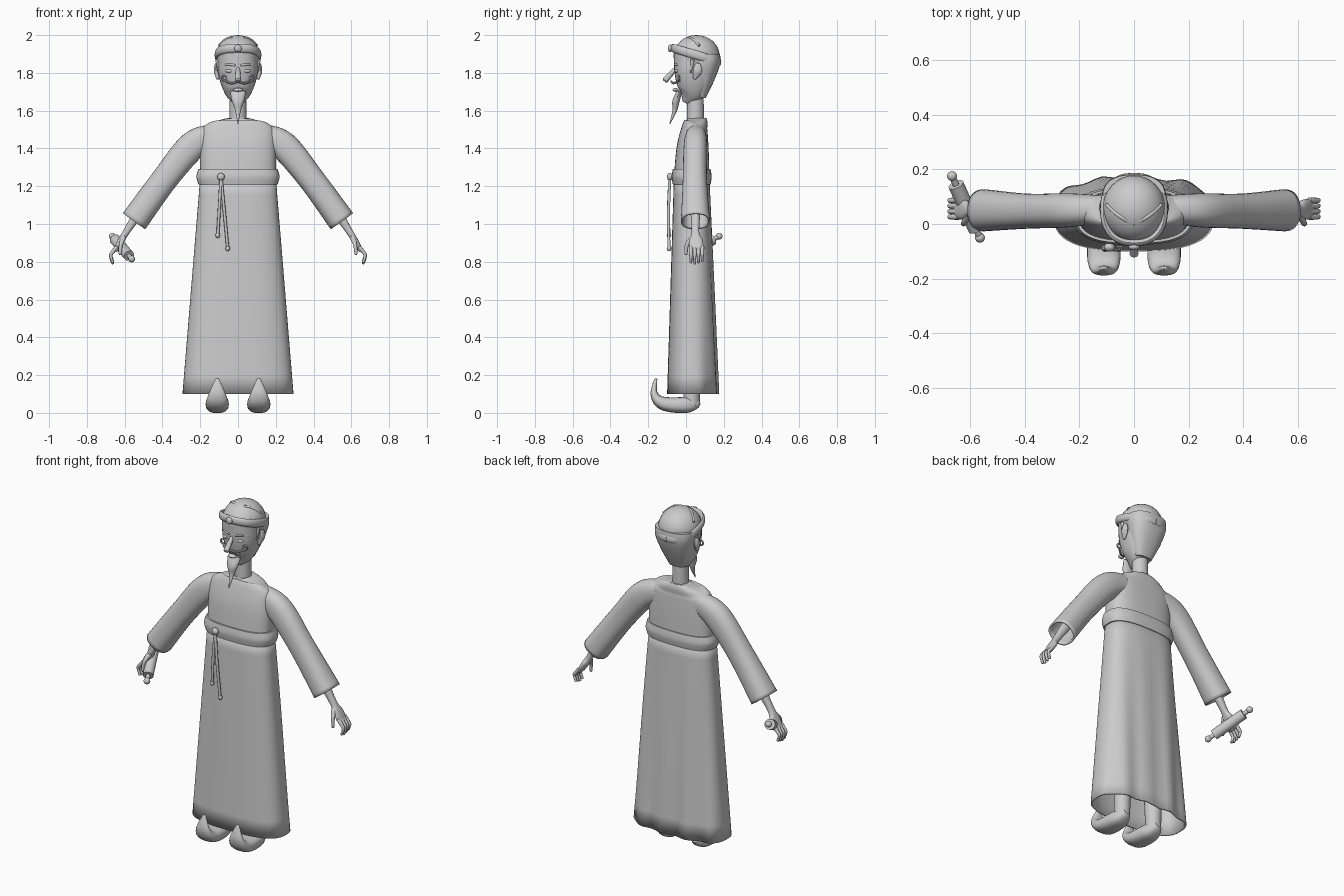
import bpy, bmesh, math
from mathutils import Vector

cube = bpy.data.objects.get("Cube")
if cube:
    bpy.data.objects.remove(cube)

grey = bpy.data.materials.new("plain grey")
grey.use_nodes = True
grey.diffuse_color = (.6, .6, .6, 1)
grey.node_tree.nodes["Principled BSDF"].inputs["Base Color"].default_value = grey.diffuse_color

X, Y, Z = Vector((1, 0, 0)), Vector((0, 1, 0)), Vector((0, 0, 1))


def finish(name, bm):
    mesh = bpy.data.meshes.new(name)
    bm.to_mesh(mesh)
    bm.free()
    mesh.materials.append(grey)
    ob = bpy.data.objects.new(name, mesh)
    bpy.context.collection.objects.link(ob)
    bpy.ops.object.select_all(action='DESELECT')
    ob.select_set(True)
    bpy.context.view_layer.objects.active = ob
    bpy.ops.object.shade_smooth_by_angle(angle=math.radians(40))
    return ob


def blend(keys, t):
    """Smooth curve through evenly spaced keys, for numbers or vectors."""
    last = len(keys) - 1
    i = min(int(t * last), last - 1)
    f = t * last - i
    a, b, c, d = (keys[max(0, min(k, last))] for k in range(i - 1, i + 3))
    return b + ((c - a) * f + (a * 2 - b * 5 + c * 4 - d) * f * f + (b * 3 - a - c * 3 + d) * f ** 3) / 2


def signed_power(value, power):
    return math.copysign(abs(value) ** power, value)


def tube(name, points, widths, depths=None, side=X, square=2, sides=24, ends="round"):
    """Sweep a rounded section along a smooth path; widths lie along the side direction."""
    depths = depths or widths
    path = [Vector(p) for p in points]
    count = 8 * (len(path) - 1)
    stations = []
    for k in range(count + 1):
        t = k / count
        ahead = blend(path, min(t + .01, 1)) - blend(path, max(t - .01, 0))
        stations.append((blend(path, t), ahead.normalized(), blend(widths, t), blend(depths, t)))
    if ends == "round":
        (p, d, w, h), (q, e, v, g) = stations[0], stations[-1]
        stations.insert(0, (p - d * h * .4, d, w * .6, h * .6))
        stations.append((q + e * g * .4, e, v * .6, g * .6))
    bm = bmesh.new()
    rings = []
    for centre, along, w, h in stations:
        u = (side - along * side.dot(along)).normalized()
        v = along.cross(u)
        angles = [math.tau * j / sides for j in range(sides)]
        rings.append([bm.verts.new(centre + u * w * signed_power(math.cos(a), 2 / square)
                                   + v * h * signed_power(math.sin(a), 2 / square)) for a in angles])
    for low, high in zip(rings, rings[1:]):
        for j in range(sides):
            k = (j + 1) % sides
            bm.faces.new((low[j], low[k], high[k], high[j]))
    if ends != "open":
        bm.faces.new(rings[0][::-1])
        bm.faces.new(rings[-1])
    return finish(name, bm)


def thicken(ob):
    wall = ob.modifiers.new("cloth", 'SOLIDIFY')
    wall.thickness = .01
    wall.offset = -1


def ball(name, centre, size):
    bm = bmesh.new()
    bmesh.ops.create_uvsphere(bm, u_segments=32, v_segments=16, radius=1)
    bmesh.ops.scale(bm, vec=size, verts=bm.verts)
    bmesh.ops.translate(bm, vec=centre, verts=bm.verts)
    return finish(name, bm)


# Long skirt of the robe, open underneath, with soft folds at the back
waist_width, waist_depth = .2, .094
skirt = tube("robe_skirt", [(0, .035, .1), (0, .03, 1.25)], [.294, waist_width], [.135, waist_depth],
             square=2.7, sides=64, ends="open")
for vert in skirt.data.vertices:
    if vert.co.y > .04:
        vert.co.y += .007 * math.sin(vert.co.x * 42) * (1.25 - vert.co.z)
thicken(skirt)

# Upper robe, closing in over the shoulders to the neck
tube("robe_top", [(0, .03, 1.25), (0, .035, 1.4), (0, .045, 1.5), (0, .055, 1.54), (0, .055, 1.56)],
     [waist_width, .2, .19, .13, .05], [waist_depth, .085, .07, .06, .05],
     square=2.7, sides=64, ends="flat")

# Waist sash with knot and two hanging cords
tube("sash", [(0, .03, 1.21), (0, .03, 1.25), (0, .03, 1.29)], [.21, .22, .21], [.1, .106, .1],
     square=2.7, sides=64, ends="flat")
knot = Vector((-.09, -.085, 1.25))
ball("sash_knot", knot, (.02, .016, .02))
for label, end in (("short", Vector((-.107, -.09, .94))), ("long", Vector((-.054, -.09, .87)))):
    middle = (knot + end) / 2 - Y * .005
    tube(label + "_cord", [knot, middle, end], [.008, .008], sides=10)
    ball(label + "_cord_end", end, (.012, .012, .014))

# Neck, face and hair
tube("neck", [(0, .05, 1.5), (0, .05, 1.7)], [.046, .043])
tube("head", [(0, .005, 1.65), (0, .03, 1.7), (0, .045, 1.79), (0, .05, 1.9)],
     [.03, .073, .103, .108], [.03, .075, .106, .115], square=2.3, sides=32)
tube("hair", [(0, .08, 1.67), (0, .09, 1.76), (0, .1, 1.85), (0, .1, 1.9)],
     [.05, .088, .114, .114], [.025, .057, .08, .08], square=2.4, sides=32, ends="flat")

# Domed cap with a tilted band and a jewel
ball("cap", (0, .056, 1.89), (.115, .122, .11))
band = []
for step in range(25):
    turn = math.tau * step / 24
    across, back = signed_power(math.sin(turn), .85), signed_power(math.cos(turn), .85)
    band.append((.112 * across, .053 + .122 * back, 1.895 - .036 * back))
tube("cap_band", band, [.023, .023], [.012, .012], side=Z, sides=12, ends="flat")
ball("cap_jewel", (0, -.084, 1.93), (.02, .012, .02))

# Nose, mouth and pointed beard
tube("nose", [(0, -.05, 1.83), (0, -.075, 1.8), (0, -.11, 1.76)], [.008, .013, .016], sides=16)
ball("lower_lip", (0, -.055, 1.71), (.026, .016, .01))
tube("beard", [(0, -.035, 1.7), (0, -.053, 1.65), (0, -.06, 1.6), (0, -.086, 1.53)],
     [.042, .032, .015, .002], [.014, .019, .012, .002], sides=16)

for label, sign in (("left", 1), ("right", -1)):
    def place(*points):
        return [(x * sign, y, z) for x, y, z in points]

    # Brow, eye, curled moustache, ear and sideburn
    tube(label + "_brow", place((.015, -.057, 1.84), (.05, -.053, 1.845), (.085, -.022, 1.84)),
         [.008, .004], side=Z, sides=10)
    ball(label + "_eye", (.045 * sign, -.048, 1.81), (.022, .012, .01))
    curl = [(.072 + .013 * math.sin(a), -.038, 1.772 - .013 * math.cos(a))
            for a in [math.tau * k / 8 for k in range(8)]]
    tube(label + "_moustache", place((0, -.078, 1.755), (.035, -.066, 1.745), *curl),
         [.006, .004], side=Y, sides=8)
    tube(label + "_ear", place((.107, .045, 1.77), (.115, .06, 1.81), (.115, .063, 1.845)),
         [.008, .013, .008], [.01, .025, .015], sides=14)
    tube(label + "_sideburn", place((.108, .035, 1.87), (.103, .025, 1.8)), [.012, .003], sides=10)
    tube(label + "_cap_fold", place((0, 0, 1.98), (.055, .03, 1.983), (.1, .07, 1.945)),
         [.007, .007], side=Z, sides=10)

    # Wide open sleeve
    sleeve = tube(label + "_sleeve",
                  place((.12, .055, 1.47), (.24, .05, 1.415), (.39, .047, 1.235), (.55, .05, 1.015)),
                  [.05, .062, .064, .077], [.06, .076, .07, .073], side=Y, square=2.3, sides=32, ends="open")
    thicken(sleeve)

    # Forearm and palm, four curled fingers and a thumb
    tube(label + "_hand", place((.5, .05, 1.1), (.59, .05, .96), (.62, .053, .91), (.65, .056, .86)),
         [.03, .02, .036, .036], [.03, .018, .017, .012], side=Y, square=2.4)
    for i, finger in enumerate(("index", "middle", "ring", "little")):
        y = .026 + .02 * i
        lift = .006 * abs(i - 1)
        tube(f"{label}_{finger}_finger",
             place((.64, y, .88), (.669, y, .845), (.673, y, .82 + lift), (.662, y, .79 + lift)),
             [.011, .007], side=Y, sides=10)
    tube(label + "_thumb", place((.605, .035, .93), (.62, .005, .89), (.624, 0, .84)),
         [.014, .008], side=Y, sides=10)

    # Leg and shoe with an upturned toe
    tube(label + "_leg", place((.11, .03, .04), (.1, .035, .6)), [.042, .06])
    tube(label + "_shoe", place((.11, .06, .06), (.11, 0, .042), (.11, -.12, .05), (.11, -.168, .1), (.11, -.16, .18)),
         [.03, .055, .061, .045, .01], [.03, .042, .036, .02, .008], square=2.5)

# Rolled scroll held in the right hand
back, front = Vector((-.665, .175, .935)), Vector((-.563, -.05, .815))
tube("scroll_rod", [back, front], [.012, .012], ends="flat")
tube("scroll_paper", [back.lerp(front, .14), back.lerp(front, .86)], [.029, .029], ends="flat")
for label, end in (("back", back), ("front", front)):
    ball(f"scroll_{label}_knob", end, (.018, .018, .018))
